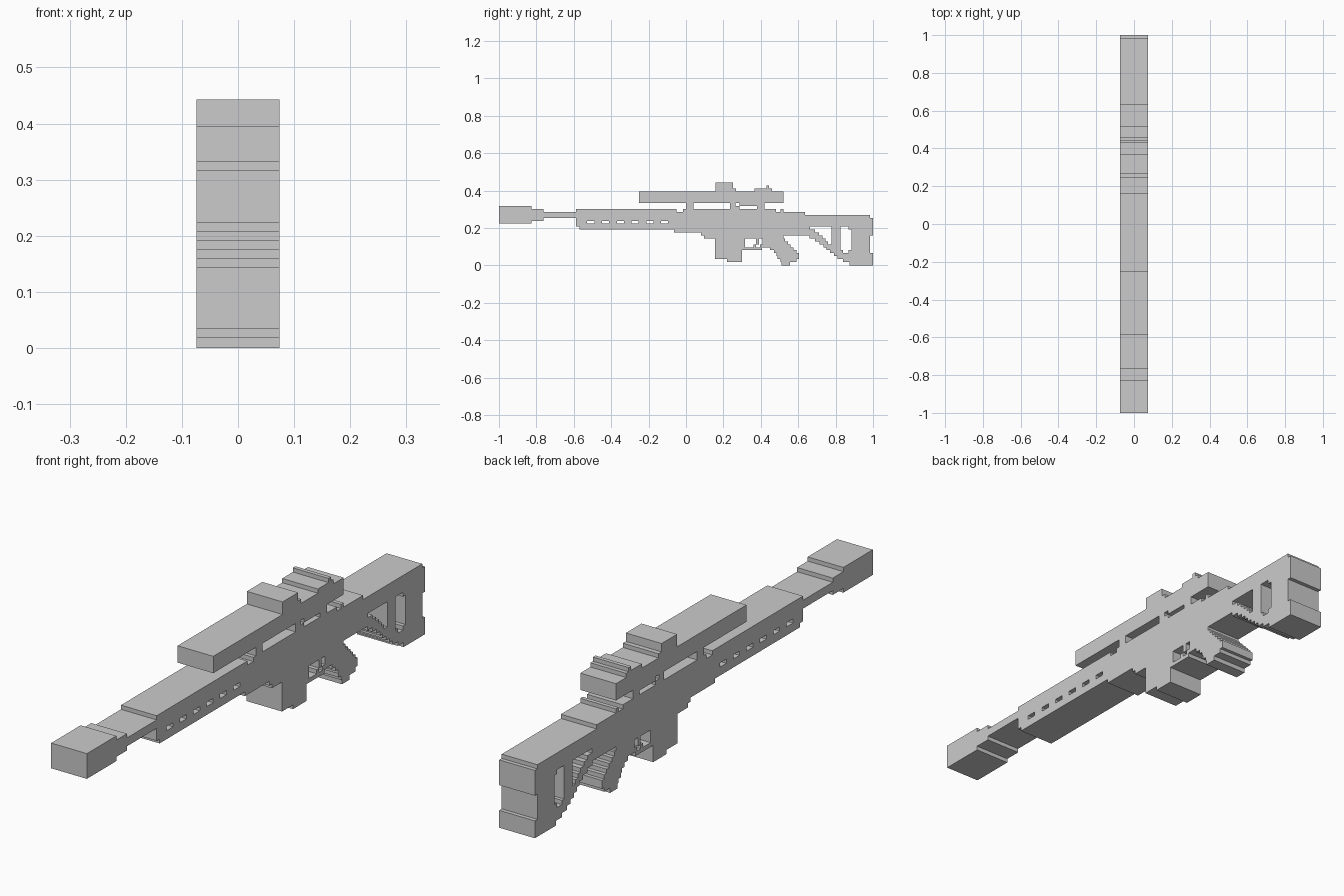
import bpy, bmesh

if "Cube" in bpy.data.objects:
    bpy.data.objects.remove(bpy.data.objects["Cube"])

HALF = 0.074          # half thickness of the slab
ROW = 0.01575         # height of one step row


def z_of(row):
    return 0.0 if row == 0 else 0.002 + ROW * row


# Each part: solids and holes as (y0, y1, row0, row1) blocks
parts = []


def part(name, solids, holes=()):
    parts.append((name, solids, list(holes)))


# Muzzle and barrel
part("muzzle_brake", [(-1, -.826, 14, 20), (-.826, -.763, 15, 19)])
part("barrel", [(-.763, -.587, 16, 18)])

# Handguard with a row of vent slots
part("handguard",
     [(-.587, -.57, 13, 19), (-.57, -.065, 12, 19)],
     [(-.528 + .079 * i, -.49 + .079 * i, 14, 15) for i in range(6)])

# Receiver with stepped underside
part("receiver",
     [(-.065, .08, 11, 19), (.08, .095, 10, 19), (.095, .155, 9, 19),
      (.155, .52, 9, 19), (.52, .635, 10, 18)],
     [(-.05, -.015, 18, 19), (.48, .505, 18, 19)])

# Magazine
part("magazine", [(.155, .22, 2, 9), (.22, .3, 1, 9)])

# Trigger guard and trigger
part("trigger_guard", [(.3, .315, 5, 9), (.315, .405, 5, 6)])
part("trigger", [(.375, .39, 7, 9), (.36, .375, 6, 7), (.395, .41, 6, 7)])

# Pistol grip, one span per row from the top down
grip = [(.41, .53), (.41, .545), (.405, .56), (.45, .575), (.47, .59),
        (.485, .603), (.49, .603), (.505, .59), (.51, .555)]
part("pistol_grip", [(a, b, 8 - i, 9 - i) for i, (a, b) in enumerate(grip)])

# Skeleton stock: stepped strut with a triangular and a tall opening
outer = [.66, .69, .715, .735, .75, .77, .79, .81, .84, .875]
inner = [.663, .69, .71, .73, .745, .76]
part("stock",
     [(.635, .985, 10, 17), (.985, 1, 10, 16), (.985, 1, 0, 4)]
     + [(a, .985, 9 - i, 10 - i) for i, a in enumerate(outer)],
     [(a, .778, 12 - i, 13 - i) for i, a in enumerate(inner)]
     + [(.827, .87, 12, 13), (.827, .885, 5, 12), (.84, .87, 4, 5)])

# Scope mounts, scope tube, turret and rear ring
part("front_mount", [(0, .04, 19, 21)])
part("rear_mount", [(.235, .265, 19, 21), (.265, .285, 19, 20),
                    (.285, .38, 20, 21), (.38, .42, 19, 21)])
part("scope_tube", [(-.252, .52, 21, 25)])
part("scope_turret", [(.158, .25, 25, 28), (.25, .268, 25, 26)])
part("scope_ring", [(.367, .46, 25, 26), (.43, .445, 26, 27)])

# Shared grid made from every block edge
blocks = [b for _, s, h in parts for b in s + h]
ys = sorted({round(v, 4) for b in blocks for v in b[:2]})
zs = sorted({v for b in blocks for v in b[2:]})


def cells(rects):
    out = set()
    for y0, y1, r0, r1 in rects:
        for i in range(ys.index(round(y0, 4)), ys.index(round(y1, 4))):
            for k in range(zs.index(r0), zs.index(r1)):
                out.add((i, k))
    return out


filled, owned = set(), []
for name, solids, holes in parts:
    own = cells(solids) - cells(holes) - filled
    filled |= own
    owned.append((name, own))

# Extrude each part; side walls only where the whole silhouette ends
for name, own in owned:
    bm = bmesh.new()
    cache = {}

    def vert(x, p):
        key = (x, p)
        if key not in cache:
            cache[key] = bm.verts.new((x * HALF, ys[p[0]], z_of(zs[p[1]])))
        return cache[key]

    for i, k in sorted(own):
        c = [(i, k), (i + 1, k), (i + 1, k + 1), (i, k + 1)]
        bm.faces.new([vert(1, p) for p in c])
        bm.faces.new([vert(-1, p) for p in reversed(c)])
        for e, (di, dk) in enumerate([(0, -1), (1, 0), (0, 1), (-1, 0)]):
            if (i + di, k + dk) not in filled:
                a, b = c[e], c[(e + 1) % 4]
                bm.faces.new([vert(1, a), vert(-1, a), vert(-1, b), vert(1, b)])
    bmesh.ops.dissolve_limit(bm, angle_limit=0.01, verts=bm.verts[:],
                             edges=bm.edges[:])
    mesh = bpy.data.meshes.new(name)
    bm.to_mesh(mesh)
    bm.free()
    bpy.context.collection.objects.link(bpy.data.objects.new(name, mesh))
